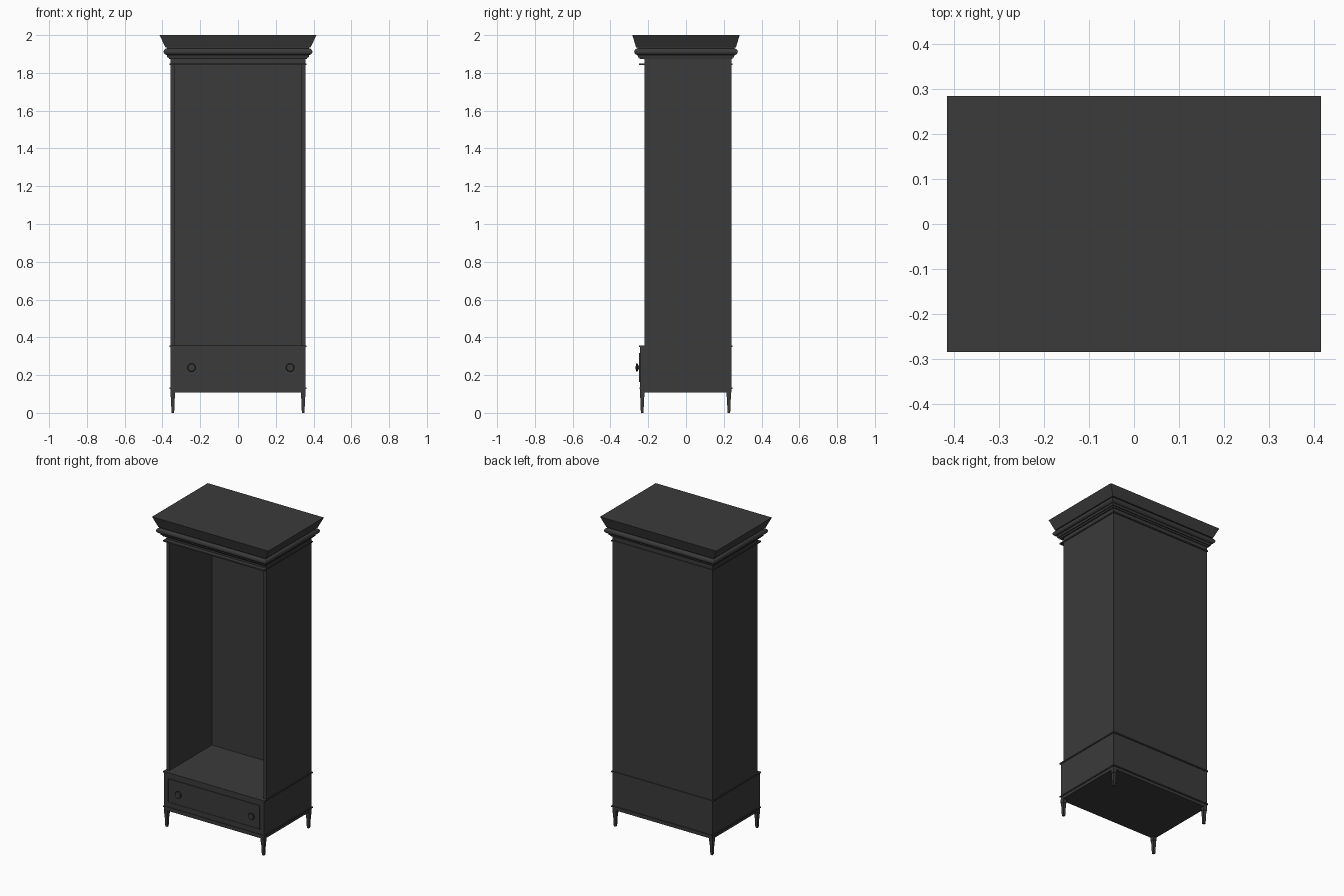
import bpy, bmesh, math

if "Cube" in bpy.data.objects:
    bpy.data.objects.remove(bpy.data.objects["Cube"])

paint = bpy.data.materials.new("dark_paint")
paint.diffuse_color = (0.043, 0.043, 0.043, 1)
paint.use_nodes = True
paint.node_tree.nodes["Principled BSDF"].inputs["Base Color"].default_value = paint.diffuse_color


def finish(name, bm, smooth=False):
    bmesh.ops.recalc_face_normals(bm, faces=bm.faces)
    me = bpy.data.meshes.new(name)
    bm.to_mesh(me)
    bm.free()
    ob = bpy.data.objects.new(name, me)
    bpy.context.collection.objects.link(ob)
    me.materials.append(paint)
    if smooth:
        bpy.ops.object.select_all(action='DESELECT')
        ob.select_set(True)
        bpy.context.view_layer.objects.active = ob
        bpy.ops.object.shade_smooth_by_angle(angle=math.radians(35))
    return ob


def box(name, x0, x1, y0, y1, z0, z1):
    return loft(name, [(z0, x0, x1, y0, y1), (z1, x0, x1, y0, y1)])


def loft(name, rings, smooth=False):
    """Stack of rectangles (z, x0, x1, y0, y1) joined and capped."""
    bm = bmesh.new()
    loops = [[bm.verts.new(p) for p in ((x0, y0, z), (x1, y0, z), (x1, y1, z), (x0, y1, z))]
             for z, x0, x1, y0, y1 in rings]
    for a, b in zip(loops, loops[1:]):
        for i in range(4):
            j = (i + 1) % 4
            bm.faces.new((a[i], a[j], b[j], b[i]))
    bm.faces.new(loops[0][::-1])
    bm.faces.new(loops[-1])
    return finish(name, bm, smooth)


def lathe(name, profile, centre, sides=24):
    """Turned part around the y axis, profile of (radius, y)."""
    bm = bmesh.new()
    vs = [bm.verts.new((centre[0] + r, y, centre[1])) for r, y in profile]
    es = [bm.edges.new(p) for p in zip(vs, vs[1:])]
    bmesh.ops.spin(bm, geom=vs + es, cent=(centre[0], 0, centre[1]), axis=(0, 1, 0),
                   angle=math.tau, steps=sides)
    bmesh.ops.remove_doubles(bm, verts=bm.verts, dist=1e-5)
    return finish(name, bm, True)


HX = 0.357
# Drawer base
box("drawer_case", -HX, HX, -0.243, 0.24, 0.108, 0.352)

# Open upper cabinet
for side, s in (("left", -1), ("right", 1)):
    a, b = sorted((s * HX, s * 0.335))
    box(side + "_wall", a, b, -0.22, 0.24, 0.352, 1.845)
box("back_panel", -0.335, 0.335, 0.212, 0.24, 0.352, 1.845)
box("frieze", -HX, HX, -0.22, 0.24, 1.845, 1.88)

# Thin mouldings running round the case
for name, z, y0 in (("base_strip", 0.13, -0.247), ("waist_strip", 0.354, -0.248), ("top_strip", 1.845, -0.249)):
    box(name, -0.362, 0.362, y0, 0.246, z - 0.004, z + 0.004)

# Crown moulding: steps, rounded bead, flared cornice
profile = [(1.873, 0.359), (1.873, 0.365), (1.882, 0.368), (1.882, 0.374), (1.893, 0.376)]
for i in range(9):
    t = -math.pi / 2 + math.pi * i / 8
    profile.append((1.912 + 0.017 * math.sin(t), 0.377 + 0.017 * math.cos(t)))
profile += [(1.934, 0.377), (1.934, 0.384)]
rings = [(z, -h, h, -h + 0.12, h - 0.12) for z, h in profile]
rings.append((2.0, -0.415, 0.415, -0.284, 0.284))
loft("crown", rings, True)

# Drawer front outlined by a fine bead
X0, X1, Z0, Z1, W = -0.33, 0.328, 0.163, 0.318, 0.005
box("drawer_front", X0 + W, X1 - W, -0.245, -0.24, Z0 + W, Z1 - W)
box("bead_bottom", X0, X1, -0.248, -0.24, Z0, Z0 + W)
box("bead_top", X0, X1, -0.248, -0.24, Z1 - W, Z1)
box("bead_left", X0, X0 + W, -0.248, -0.24, Z0, Z1)
box("bead_right", X1 - W, X1, -0.248, -0.24, Z0, Z1)

# Turned knobs
for side, x in (("left", -0.246), ("right", 0.276)):
    lathe(side + "_knob", [(0.012, -0.24), (0.01, -0.254), (0.021, -0.256), (0.022, -0.261),
                           (0.019, -0.266), (0.014, -0.265), (0.0, -0.268)], (x, 0.24))

# Square tapered legs with a small collar
for sx, xn in ((-1, "left"), (1, "right")):
    for cy, yn in ((-0.232, "front"), (0.227, "back")):
        cx = sx * 0.345
        loft(f"{yn}_{xn}_leg",
             [(z, cx - h, cx + h, cy - h, cy + h) for z, h in
              ((0, 0.007), (0.085, 0.0105), (0.085, 0.0125), (0.11, 0.0125))])
